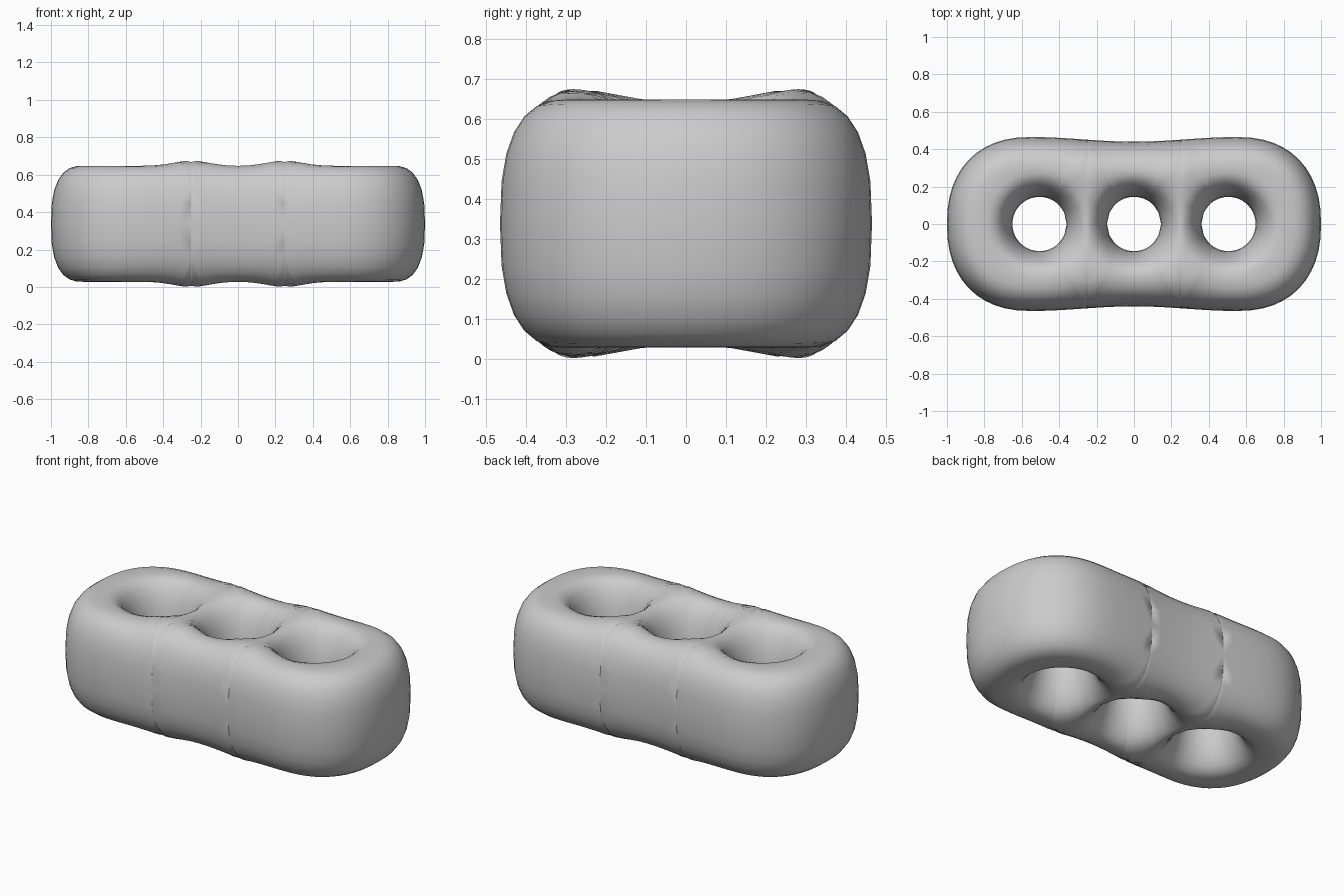
import bpy, bmesh, math
from mathutils import Vector
from mathutils.kdtree import KDTree

if "Cube" in bpy.data.objects:
    bpy.data.objects.remove(bpy.data.objects["Cube"])

HOLES = [-0.505, 0.0, 0.505]   # hole centres along x
R = 0.145                      # throat radius
SPLIT = 0.25                   # ridge line between neighbouring holes
MID = 0.3375                   # mid height


def side_y(x):
    """Half depth of the slightly waisted long sides."""
    return 0.44 + 0.025 * math.sin(min(abs(x) / 0.55, 1) * math.pi / 2) ** 2


def end_point(a):
    """Rounded end outline, a from -90 to 90 degrees."""
    c, s = max(math.cos(a), 0), math.sin(a)
    p = 2 / 2.3
    return Vector((0.55 + 0.45 * c ** p, math.copysign(0.465 * abs(s) ** p, s)))


# Dense outline used to measure the distance to the outer wall
outline = []
for i in range(601):
    p = end_point(math.pi * (i / 600 - 0.5))
    x = -0.55 + 1.1 * i / 600
    outline += [p, Vector((-p.x, p.y)), Vector((x, side_y(x))), Vector((x, -side_y(x)))]
tree = KDTree(len(outline))
for i, p in enumerate(outline):
    tree.insert((p.x, p.y, 0), i)
tree.balance()


def half_height(p):
    """Rounded rim falling off towards the outer wall and every hole."""
    d = tree.find((p.x, p.y, 0))[2]
    h = 0.31 * (1 - max(0, 1 - d / 0.17) ** 2.6) ** (1 / 2.6)
    for cx in HOLES:
        d = max(0, (p - Vector((cx, 0))).length - R)
        h *= math.sqrt(1 - max(0, 1 - d / 0.13) ** 2)
    # Soft swellings where the ridges meet the long sides
    bump = math.exp(-((abs(p.x) - 0.25) / 0.13) ** 2 - ((abs(p.y) - 0.27) / 0.09) ** 2)
    return h * (1 + 0.09 * bump)


def ridge(x, n=12):
    """Points along a ridge line, closer together at both ends."""
    y = side_y(x)
    return [(Vector((x, y * math.sin(math.pi * (i / n - 0.5)))), i in (0, n)) for i in range(n + 1)]


def long_side(x0, x1, s, n):
    xs = [x0 + (x1 - x0) * i / n for i in range(n + 1)]
    return [(Vector((x, s * side_y(x))), True) for x in xs]


def add_cell(bm, cx, border, mirror=1, rings=14):
    """Ring-shaped sheet from one hole to its border, on top and underneath."""
    grid = []
    for b, outer in border:
        c = Vector((cx, 0))
        start = c + (b - c).normalized() * R
        column = []
        for j in range(rings + 1):
            t = 0.5 - 0.5 * math.cos(math.pi * j / rings)
            p = start.lerp(b, t)
            h = 0 if j == 0 or (outer and j == rings) else half_height(p)
            column.append((p.x * mirror, p.y, h))
        grid.append(column)
    n = len(grid)
    for sign in (1, -1):
        vs = [[bm.verts.new((x, y, MID + sign * h)) for x, y, h in col] for col in grid]
        for i in range(n):
            a, b = vs[i], vs[(i + 1) % n]
            for j in range(rings):
                bm.faces.new((a[j], a[j + 1], b[j + 1], b[j]))


bm = bmesh.new()

# Middle cell, counter-clockwise
middle = (ridge(SPLIT)[:-1] + long_side(SPLIT, -SPLIT, 1, 8)[:-1]
          + ridge(-SPLIT)[::-1][:-1] + long_side(-SPLIT, SPLIT, -1, 8)[:-1])
add_cell(bm, 0, middle)

# End cells, the second one mirrored
arc = [(end_point(math.pi * (i / 24 - 0.5)), True) for i in range(25)]
end = (long_side(SPLIT, 0.55, -1, 5)[:-1] + arc[:-1]
       + long_side(0.55, SPLIT, 1, 5)[:-1] + ridge(SPLIT)[::-1][:-1])
for m in (1, -1):
    add_cell(bm, HOLES[2], end, m)

bmesh.ops.remove_doubles(bm, verts=bm.verts, dist=0.0004)
bmesh.ops.recalc_face_normals(bm, faces=bm.faces)
for f in bm.faces:
    f.smooth = True

mesh = bpy.data.meshes.new("block_with_three_holes")
bm.to_mesh(mesh)
bm.free()
block = bpy.data.objects.new("block_with_three_holes", mesh)
bpy.context.collection.objects.link(block)

grey = bpy.data.materials.new("light grey")
grey.diffuse_color = (0.6, 0.6, 0.6, 1)
grey.use_nodes = True
grey.node_tree.nodes["Principled BSDF"].inputs["Base Color"].default_value = grey.diffuse_color
mesh.materials.append(grey)
